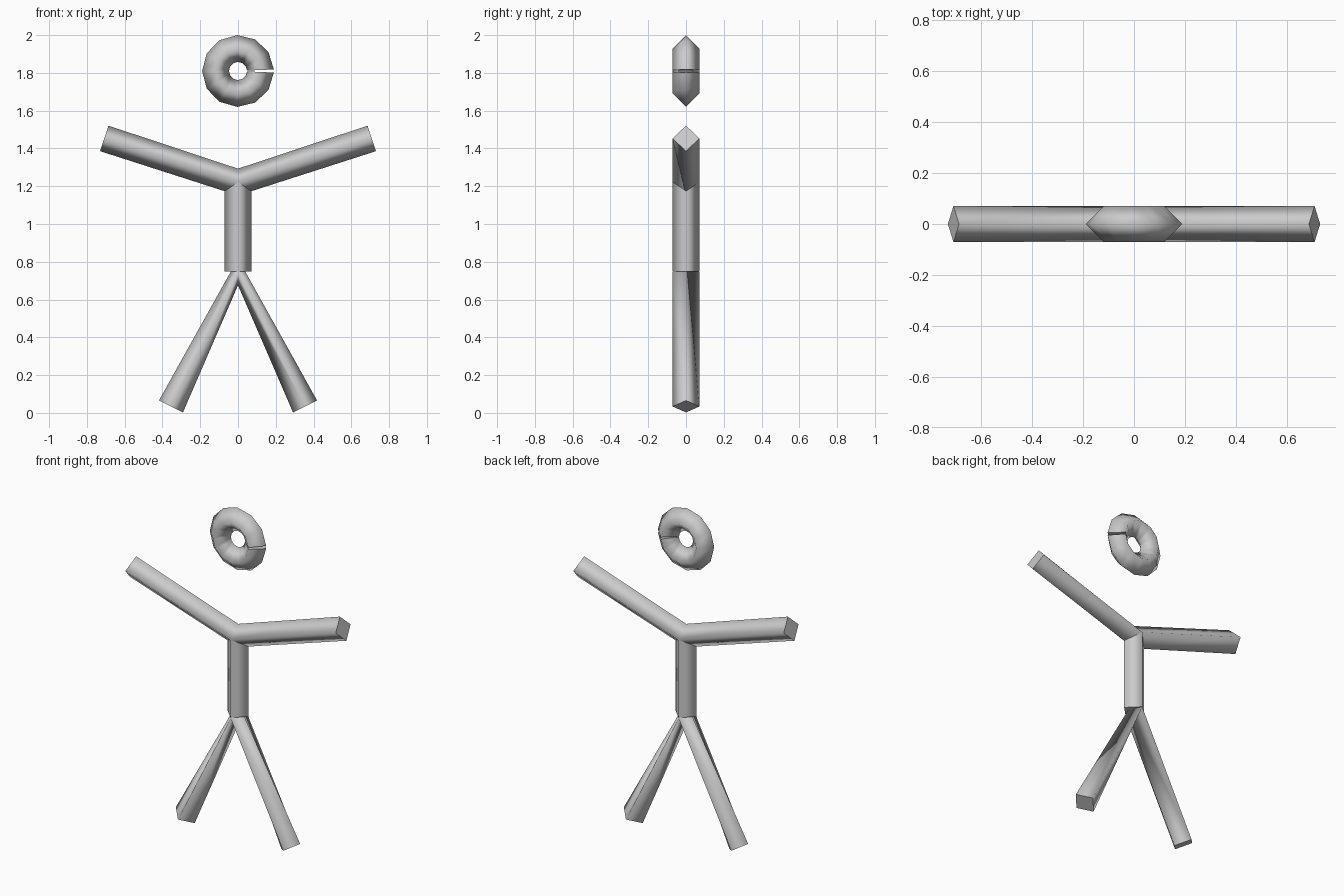
import bpy, bmesh, math
from mathutils import Vector

if "Cube" in bpy.data.objects:
    bpy.data.objects.remove(bpy.data.objects["Cube"])

R = 0.071  # half diagonal of the square tube

grey = bpy.data.materials.new("light grey")
grey.diffuse_color = (0.6, 0.6, 0.6, 1)
grey.use_nodes = True
grey.node_tree.nodes["Principled BSDF"].inputs["Base Color"].default_value = grey.diffuse_color


def path_normals(pts):
    """In-plane normals of an open path in the XZ plane."""
    out = []
    for i in range(len(pts)):
        a, b = pts[max(i - 1, 0)], pts[min(i + 1, len(pts) - 1)]
        if 0 < i < len(pts) - 1:
            t = (pts[i] - a).normalized() + (b - pts[i]).normalized()
        else:
            t = b - a
        out.append(Vector((-t.z, 0, t.x)).normalized())
    return out


def tube(name, pts, normals=None):
    """Capped four-sided tube, smooth sides, flat ends."""
    pts = [Vector((x, 0, z)) for x, z in pts]
    normals = normals or path_normals(pts)
    side = Vector((0, 1, 0))
    bm = bmesh.new()
    rings = [[bm.verts.new(p + d * R) for d in (n, side, -n, -side)]
             for p, n in zip(pts, normals)]
    for a, b in zip(rings, rings[1:]):
        for k in range(4):
            j = (k + 1) % 4
            bm.faces.new((a[k], a[j], b[j], b[k])).smooth = True
    for ring in (rings[0], rings[-1]):
        cap = bm.faces.new(ring)
        for e in cap.edges:
            e.smooth = False
    bmesh.ops.recalc_face_normals(bm, faces=bm.faces)
    me = bpy.data.meshes.new(name)
    bm.to_mesh(me)
    bm.free()
    me.materials.append(grey)
    ob = bpy.data.objects.new(name, me)
    bpy.context.collection.objects.link(ob)
    return ob


# Limbs and body
tube("arms", [(-0.708, 1.453), (0, 1.222), (0.708, 1.453)])
tube("body", [(0, 0.748), (0, 1.222)])
tube("legs", [(-0.355, 0.034), (0, 0.746), (0.355, 0.034)])

# Head: an almost closed ring with a thin slit on the right
gap, n = math.radians(2.5), 12
angles = [gap + (math.tau - 2 * gap) * i / n for i in range(n + 1)]
tube("head_ring",
     [(0.119 * math.cos(a), 1.81 + 0.119 * math.sin(a)) for a in angles],
     [Vector((math.cos(a), 0, math.sin(a))) for a in angles])
